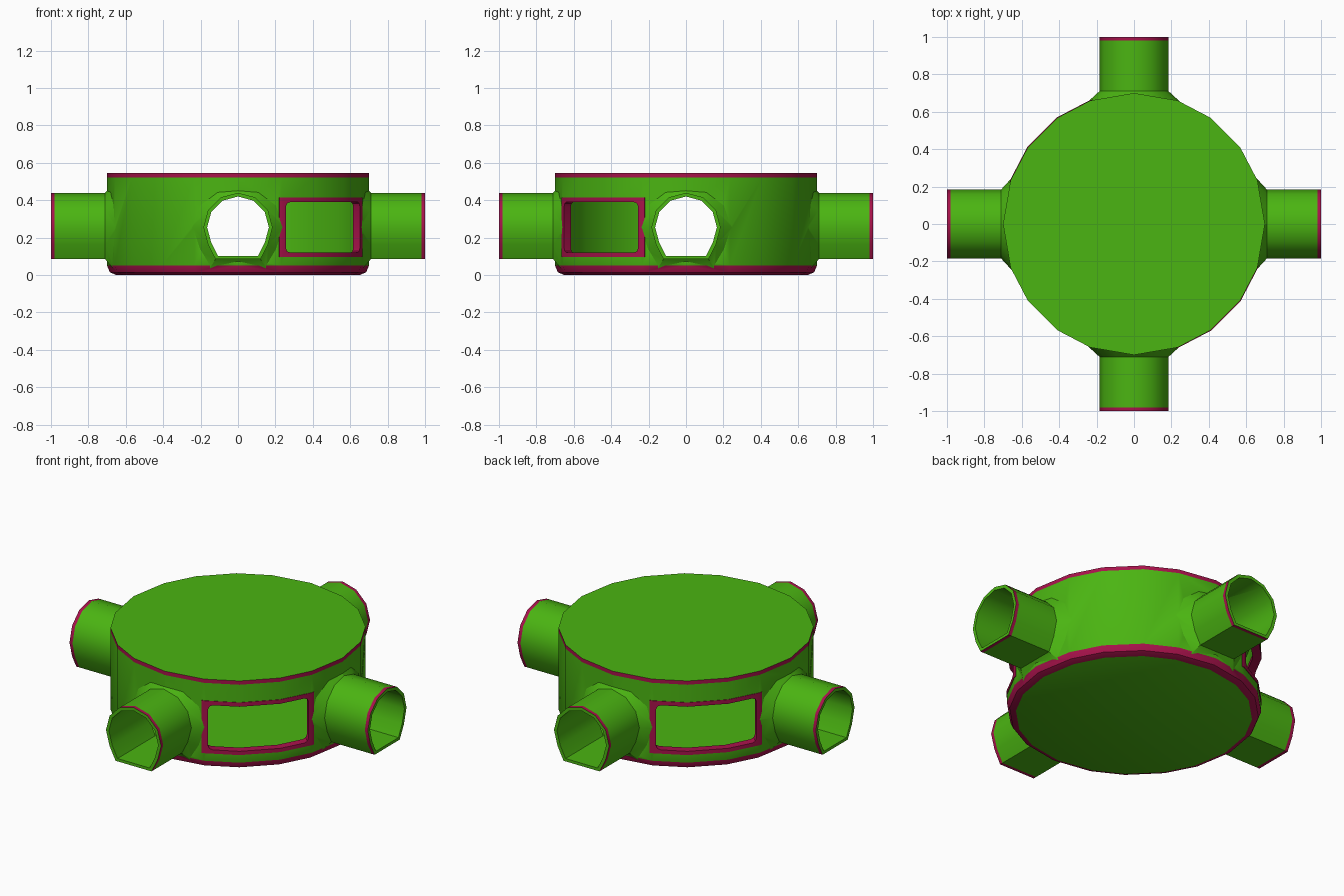
import bpy, bmesh
from math import sin, cos, radians, pi
from mathutils import Matrix

if "Cube" in bpy.data.objects:
    bpy.data.objects.remove(bpy.data.objects["Cube"])


def material(name, color):
    m = bpy.data.materials.new(name)
    m.diffuse_color = color
    m.use_nodes = True
    m.node_tree.nodes["Principled BSDF"].inputs["Base Color"].default_value = m.diffuse_color
    return m


MATS = [material("green", (0.07, 0.46, 0.006, 1)), material("maroon", (0.39, 0.006, 0.07, 1))]
ZC = 0.255
# Drum corner angles, aligned with the pipes and the diagonals
ANGLES = [radians(q * 90 + a) for q in range(4) for a in (0, 19.5, 35.7, 54.3, 70.5)]


def loft(name, rings, bands):
    """Closed skin through rings of points; bands = material index per strip."""
    bm = bmesh.new()
    vr = [[bm.verts.new(p) for p in r] for r in rings]
    n = len(vr[0])
    for a, b, m in zip(vr, vr[1:], bands):
        for i in range(n):
            j = (i + 1) % n
            bm.faces.new((a[i], a[j], b[j], b[i])).material_index = m
    cap = [bm.faces.new(vr[0]), bm.faces.new(vr[-1])]
    for f in cap:
        f.material_index = bands[0] if len(bands) == 1 else 0
    bmesh.ops.recalc_face_normals(bm, faces=bm.faces)
    me = bpy.data.meshes.new(name)
    bm.to_mesh(me)
    bm.free()
    for m in MATS:
        me.materials.append(m)
    ob = bpy.data.objects.new(name, me)
    bpy.context.collection.objects.link(ob)
    return ob


def drum(name, profile, bands):
    return loft(name, [[(r * cos(a), r * sin(a), z) for a in ANGLES] for r, z in profile], bands)


def turned(ob, angle):
    ob.data.transform(Matrix.Rotation(angle, 4, 'Z'))
    return ob


def pipe(name, stations, bands, angle):
    """Flat-bottomed pipe along +x; stations = (distance, half width, top, bottom)."""
    rings = []
    for d, w, top, bottom in stations:
        ring = [(d, w * cos(radians(a)), ZC + (top - ZC) * sin(radians(a))) for a in range(-30, 211, 30)]
        rings.append(ring + [(d, -0.65 * w, bottom), (d, 0.65 * w, bottom)])
    return turned(loft(name, rings, bands), angle)


def prism(name, w, z0, z1, c, angle, mat):
    """Rectangle with corner radius c, pushed along +x through the wall."""
    pts = []
    for sy, sz, start in ((1, 1, 0), (-1, 1, 90), (-1, -1, 180), (1, -1, 270)):
        y, z = sy * (w - c), (z1 - c if sz > 0 else z0 + c)
        for a in ((0, 45, 90) if c else (0,)):
            t = radians(start + a)
            pts.append((y + c * cos(t), z + c * sin(t)))
    return turned(loft(name, [[(d, y, z) for y, z in pts] for d in (0.45, 0.85)], [mat]), angle)


def combine(ob, other, op):
    other.hide_render = True
    mod = ob.modifiers.new("cut", 'BOOLEAN')
    mod.operation, mod.object, mod.solver = op, other, 'EXACT'
    bpy.context.view_layer.objects.active = ob
    bpy.ops.object.modifier_apply(modifier=mod.name)
    bpy.data.objects.remove(other)


def smooth(ob):
    bpy.ops.object.select_all(action='DESELECT')
    ob.select_set(True)
    bpy.context.view_layer.objects.active = ob
    bpy.ops.object.shade_smooth_by_angle(angle=radians(32))


QUARTERS = [i * pi / 2 for i in range(4)]
WINDOWS = {"front_right_window_frame": -pi / 4, "back_left_window_frame": 3 * pi / 4}

# Drum with rounded bottom edge and top trim band
body = drum("drum_body", [(0.65, 0), (0.685, 0.015), (0.7, 0.05), (0.7, 0.522), (0.7, 0.545)], [1, 1, 0, 1])

# Four pipes with flared collars and end trim
for q in QUARTERS:
    combine(body, pipe("pipe", [(0.655, 0.245, 0.5, 0.02), (0.71, 0.185, 0.44, 0.085),
                                (0.98, 0.185, 0.44, 0.085), (1.0, 0.185, 0.44, 0.085)], [0, 0, 1], q), 'UNION')

# Hollow chamber, pipe bores and window openings
combine(body, drum("chamber", [(0.657, 0.1), (0.657, 0.5)], [0]), 'DIFFERENCE')
for q in QUARTERS:
    combine(body, pipe("bore", [(0.5, 0.165, 0.42, 0.102), (1.1, 0.165, 0.42, 0.102)], [0], q), 'DIFFERENCE')
for a in WINDOWS.values():
    combine(body, prism("opening", 0.284, 0.116, 0.394, 0.025, a, 1), 'DIFFERENCE')
smooth(body)

# Window frames that follow the drum wall
for name, a in WINDOWS.items():
    frame = drum(name, [(0.703, 0.05), (0.703, 0.48)], [1])
    combine(frame, drum("inside", [(0.654, 0), (0.654, 0.52)], [1]), 'DIFFERENCE')
    combine(frame, prism("outline", 0.314, 0.097, 0.415, 0, a, 1), 'INTERSECT')
    combine(frame, prism("opening", 0.28, 0.12, 0.39, 0.025, a, 1), 'DIFFERENCE')
    smooth(frame)
